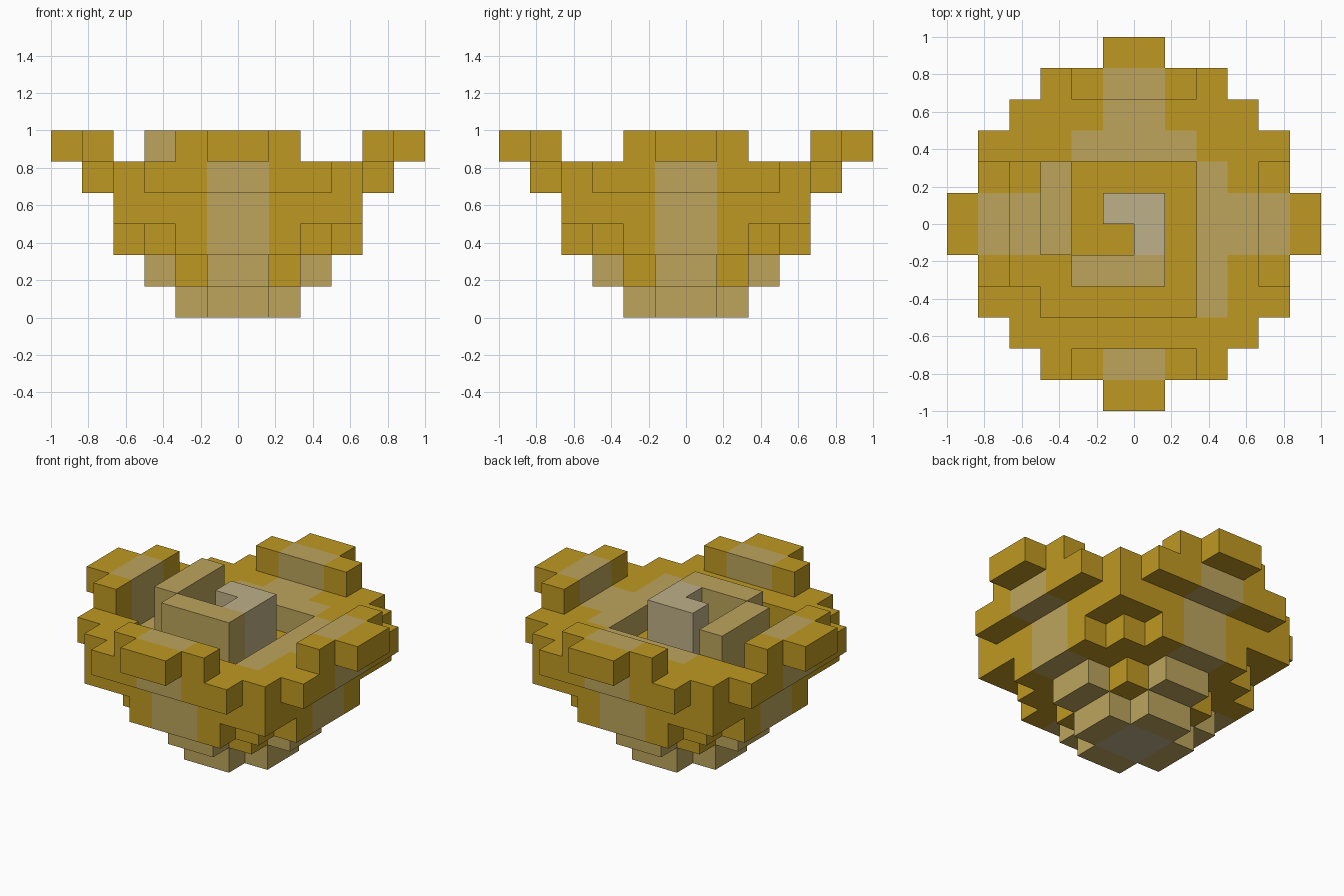
import bpy, bmesh
from mathutils import Vector

if "Cube" in bpy.data.objects:
    bpy.data.objects.remove(bpy.data.objects["Cube"])

U = 1 / 6  # block size


def material(name, rgb):
    m = bpy.data.materials.new(name)
    m.diffuse_color = (*rgb, 1)
    m.use_nodes = True
    m.node_tree.nodes["Principled BSDF"].inputs["Base Color"].default_value = m.diffuse_color
    return m


MATS = [material("gold", (0.52, 0.318, 0.016)),
        material("beige", (0.51, 0.376, 0.108)),
        material("pale grey", (0.515, 0.434, 0.246))]
GOLD, BEIGE, GREY = range(3)
parts = {}  # part name -> {block: colour}
filled = set()


def box(part, x, y, z, colour):
    """Fill a range of blocks; the colour is a number or a rule."""
    cells = parts.setdefault(part, {})
    for i in range(*x):
        for j in range(*y):
            for k in range(*z):
                c = (i, j, k)
                if c in filled and c not in cells:
                    continue
                cells[c] = colour(i, j, k) if callable(colour) else colour
                filled.add(c)


def stripe(i, j, k):
    """Beige band down the middle of each side."""
    return BEIGE if -1 <= i < 1 or -1 <= j < 1 else GOLD


def four(part, x, y, z, colour):
    """Repeat a front block range on all four sides."""
    flip = (-y[1], -y[0])
    box(part, x, y, z, colour)
    box(part, x, flip, z, colour)
    box(part, y, x, z, colour)
    box(part, flip, x, z, colour)


# Stepped base
box("base", (-1, 1), (-1, 1), (0, 1), GREY)
four("base", (-1, 1), (-2, -1), (0, 1), BEIGE)
box("base", (-2, 2), (-2, 2), (1, 2), stripe)
four("base", (-1, 1), (-3, -2), (1, 2), BEIGE)

# Wide bowl, with a gold floor inside the rim
box("bowl", (-3, 3), (-3, 3), (2, 3), stripe)
four("bowl", (-2, 2), (-4, -3), (2, 3), stripe)
box("bowl", (-3, 3), (-3, 3), (3, 4), GOLD)
four("bowl", (-4, 4), (-4, -3), (3, 4), stripe)

# Rim, lower on the left where the spiral opens
box("rim", (-4, 4), (-4, -3), (4, 5), GOLD)
box("rim", (-4, 4), (3, 4), (4, 5), stripe)
box("rim", (3, 4), (-3, 3), (4, 5), stripe)
box("rim", (-4, -3), (-3, -2), (4, 5), GOLD)
box("rim", (-4, -3), (2, 3), (4, 5), GOLD)
box("rim", (-3, -2), (2, 3), (4, 5), GOLD)
box("rim", (2, 3), (2, 3), (4, 5), GOLD)

# Outer petals with gold tips
four("outer_petals", (-3, 3), (-5, -4), (4, 5), stripe)
four("outer_petals", (-2, 2), (-5, -4), (5, 6), stripe)
four("outer_petals", (-1, 1), (-6, -5), (5, 6), GOLD)

# Inner petals winding around the heart
box("inner_petals", (-3, -2), (-1, 2), (4, 6), BEIGE)
box("inner_petals", (-2, 1), (-2, -1), (4, 6), BEIGE)
box("inner_petals", (2, 3), (-3, 2), (4, 5), BEIGE)
box("inner_petals", (-2, 2), (2, 3), (4, 5), BEIGE)

# Curled heart
box("heart", (-1, 1), (0, 1), (4, 6), GREY)
box("heart", (0, 1), (-1, 0), (4, 6), GREY)

# Turn the exposed block sides of each part into clean flat faces
for name, cells in parts.items():
    bm = bmesh.new()
    for c, colour in cells.items():
        centre = Vector(c) + Vector((0.5, 0.5, 0.5))
        for axis in range(3):
            for sign in (-1, 1):
                n = [0, 0, 0]
                n[axis] = sign
                if tuple(a + b for a, b in zip(c, n)) in filled:
                    continue
                n = Vector(n)
                u = Vector((n.y, n.z, n.x)) / 2
                v = n.cross(u)
                mid = centre + n / 2
                corners = (mid - u - v, mid + u - v, mid + u + v, mid - u + v)
                f = bm.faces.new([bm.verts.new(p * U) for p in corners])
                f.material_index = colour
    bmesh.ops.remove_doubles(bm, verts=bm.verts[:], dist=0.001)
    bmesh.ops.dissolve_limit(bm, angle_limit=0.01, verts=bm.verts[:],
                             edges=bm.edges[:], delimit={'MATERIAL'})
    me = bpy.data.meshes.new(name)
    bm.to_mesh(me)
    bm.free()
    for m in MATS:
        me.materials.append(m)
    bpy.context.collection.objects.link(bpy.data.objects.new(name, me))
